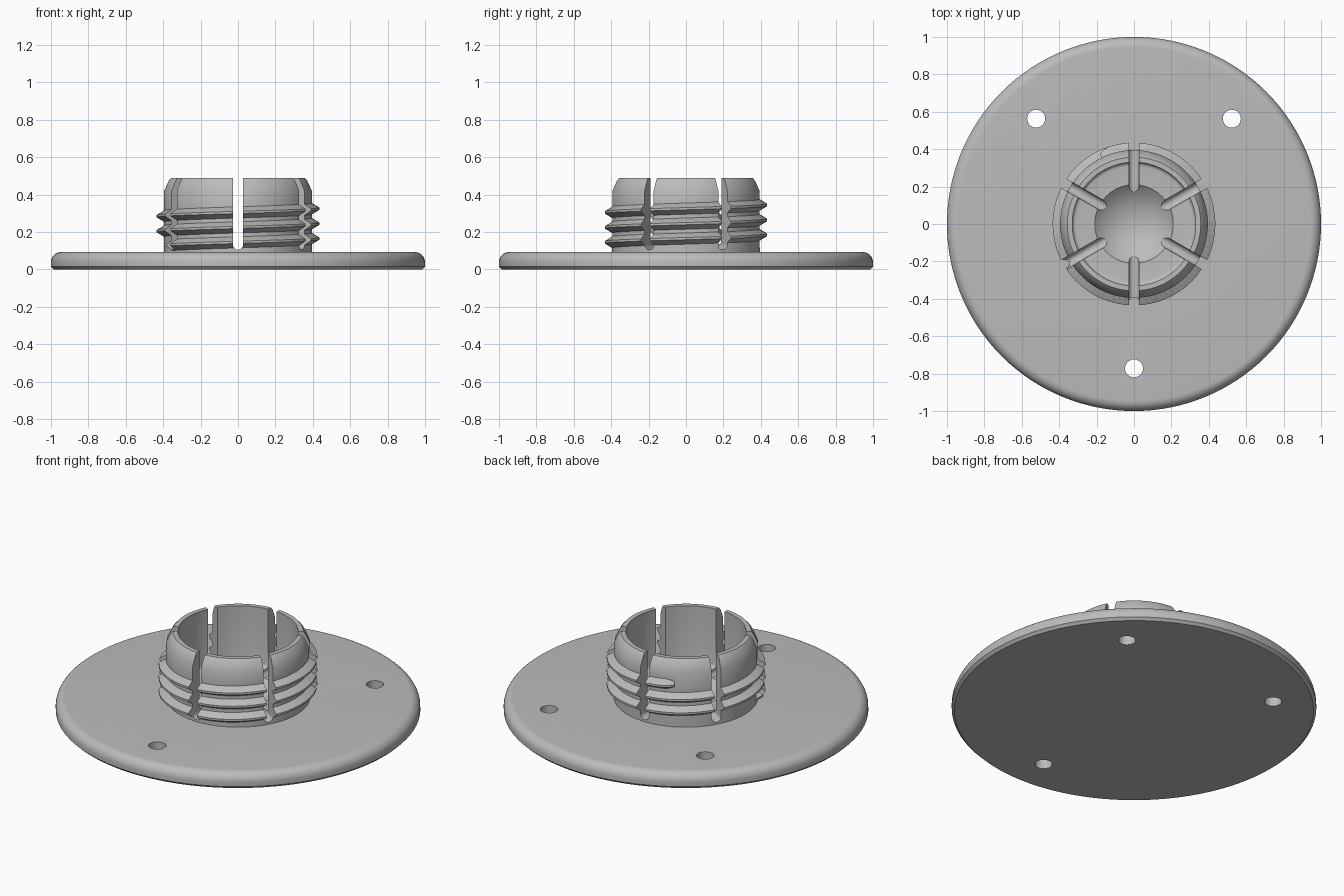
import bpy, bmesh, math
from mathutils import Matrix, Vector

if "Cube" in bpy.data.objects:
    bpy.data.objects.remove(bpy.data.objects["Cube"])

SEG = 128
grey = bpy.data.materials.new("plain grey")
grey.diffuse_color = (0.5, 0.5, 0.5, 1)
grey.use_nodes = True
grey.node_tree.nodes["Principled BSDF"].inputs["Base Color"].default_value = grey.diffuse_color


def make_object(name, bm):
    bmesh.ops.recalc_face_normals(bm, faces=bm.faces[:])
    mesh = bpy.data.meshes.new(name)
    bm.to_mesh(mesh)
    bm.free()
    mesh.materials.append(grey)
    ob = bpy.data.objects.new(name, mesh)
    bpy.context.collection.objects.link(ob)
    return ob


def lathe(name, profile):
    """Revolve (radius, z) points whose first and last points are on the axis."""
    bm = bmesh.new()
    rings = []
    for r, z in profile:
        if r == 0:
            rings.append([bm.verts.new((0, 0, z))] * SEG)
        else:
            rings.append([bm.verts.new((r * math.cos(t), r * math.sin(t), z))
                          for t in (math.tau * i / SEG for i in range(SEG))])
    for a, b in zip(rings, rings[1:]):
        for i in range(SEG):
            j = (i + 1) % SEG
            bm.faces.new(list(dict.fromkeys((a[i], a[j], b[j], b[i]))))
    return make_object(name, bm)


def loft(name, sections):
    """Closed solid through equal-length loops of points."""
    bm = bmesh.new()
    loops = [[bm.verts.new(p) for p in s] for s in sections]
    n = len(loops[0])
    for a, b in zip(loops, loops[1:]):
        for i in range(n):
            bm.faces.new((a[i], a[(i + 1) % n], b[(i + 1) % n], b[i]))
    bm.faces.new(loops[0])
    bm.faces.new(loops[-1])
    return make_object(name, bm)


def boolean(target, tool, operation):
    mod = target.modifiers.new(operation.lower(), 'BOOLEAN')
    mod.operation, mod.object, mod.solver = operation, tool, 'EXACT'
    bpy.context.view_layer.objects.active = target
    bpy.ops.object.modifier_apply(modifier=mod.name)
    bpy.data.objects.remove(tool)


# Flange, collar and dished floor as one turned body
R = 0.3
bowl = [(R * math.sin(a), 0.05 + R * (1 - math.cos(a)))
        for a in (math.asin(0.21 / R) * i / 10 for i in range(1, 11))]
floor_z = bowl[-1][1]
inner_fillet = [(0.31 + 0.02 * math.sin(a), floor_z + 0.02 * (1 - math.cos(a)))
                for a in (math.pi / 2 * i / 4 for i in range(5))]
rim = [(0.945 + 0.055 * math.sin(a), 0.038 + 0.055 * math.cos(a))
       for a in (math.pi / 2 * i / 8 for i in range(9))]
profile = ([(0, 0.05)] + bowl + inner_fillet
           + [(0.33, 0.49), (0.357, 0.49), (0.37, 0.475), (0.395, 0.42), (0.395, 0.093)]
           + rim + [(1.0, 0.015), (0.985, 0), (0, 0)])
body = lathe("flanged_collar", profile)

# Screw thread, tapered into the collar at both ends
START, END, STEP = -880, 118, 4
sections = []
for k in range((END - START) // STEP + 1):
    deg = START + k * STEP
    t, z = math.radians(deg), 0.325 + 0.08 * deg / 360
    s = min(1, 0.35 + 0.65 * min(deg - START, END - deg) / 8)
    cross = [(0.375, -0.034), (0.375, 0.034), (0.395, 0.03 * s),
             (0.395 + 0.04 * s, 0.006), (0.395 + 0.04 * s, -0.006), (0.395, -0.03 * s)]
    sections.append([(r * math.cos(t), r * math.sin(t), z + h) for r, h in cross])
boolean(body, loft("thread", sections), 'UNION')

# Round-bottomed slots across the collar
W = 0.028
outline = [(W, 0.6), (-W, 0.6)] + [
    (-W * math.cos(a), 0.133 - W * math.sin(a))
    for a in (math.pi * i / 12 for i in range(13))]
for deg in (0, 60, 120):
    turn = Matrix.Rotation(math.radians(deg), 3, 'Z')
    slot = loft("slot_cutter", [[turn @ Vector((x, y, z)) for x, z in outline]
                                for y in (-0.5, 0.5)])
    boolean(body, slot, 'DIFFERENCE')

# Three screw holes through the flange
for x, y in ((-0.523, 0.563), (0.523, 0.563), (0, -0.772)):
    hole = loft("hole_cutter", [[(x + 0.048 * math.cos(math.tau * i / 32),
                                  y + 0.048 * math.sin(math.tau * i / 32), z)
                                 for i in range(32)] for z in (-0.1, 0.2)])
    boolean(body, hole, 'DIFFERENCE')

# Smooth curved surfaces, keep machined edges sharp
bpy.ops.object.select_all(action='DESELECT')
body.select_set(True)
bpy.context.view_layer.objects.active = body
bpy.ops.object.shade_smooth_by_angle(angle=math.radians(25))
